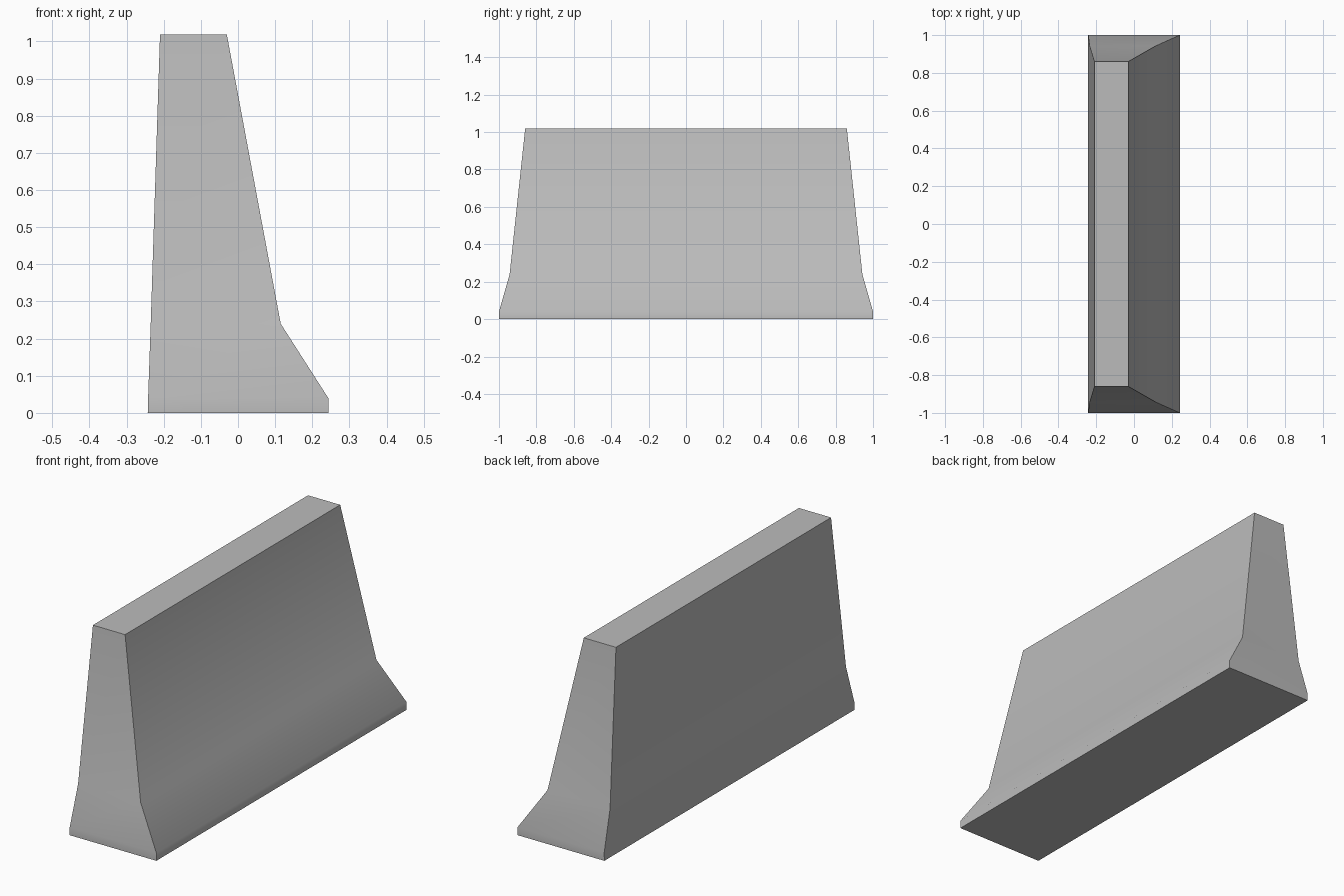
import bpy
import bmesh
import math

cube = bpy.data.objects.get("Cube")
if cube:
    bpy.data.objects.remove(cube, do_unlink=True)

# Concrete material
concrete = bpy.data.materials.new("concrete grey")
concrete.use_nodes = True
grey = (0.5, 0.5, 0.5, 1)
concrete.diffuse_color = grey
concrete.node_tree.nodes["Principled BSDF"].inputs["Base Color"].default_value = grey

# Barrier levels: height, back x, sloped-side x, half length
levels = [
    (0.0, -0.243, 0.243, 1.0),
    (0.04, -0.242, 0.243, 1.0),
    (0.24, -0.235, 0.115, 0.943),
    (1.018, -0.21, -0.03, 0.86),
]

# Barrier body: rectangular rings joined from the foot to the top
bm = bmesh.new()
rings = []
for z, back, slope, half in levels:
    corners = [(back, -half), (slope, -half), (slope, half), (back, half)]
    rings.append([bm.verts.new((x, y, z)) for x, y in corners])
for low, high in zip(rings, rings[1:]):
    for i in range(4):
        j = (i + 1) % 4
        bm.faces.new((low[i], low[j], high[j], high[i]))
bm.faces.new(rings[-1])
bm.faces.new(rings[0][::-1])
bmesh.ops.recalc_face_normals(bm, faces=bm.faces)

mesh = bpy.data.meshes.new("barrier_body")
bm.to_mesh(mesh)
bm.free()
mesh.materials.append(concrete)
body = bpy.data.objects.new("barrier_body", mesh)
bpy.context.collection.objects.link(body)

# Smooth along the curved sides, sharp at the corners
bpy.ops.object.select_all(action="DESELECT")
body.select_set(True)
bpy.context.view_layer.objects.active = body
bpy.ops.object.shade_smooth_by_angle(angle=math.radians(40))
